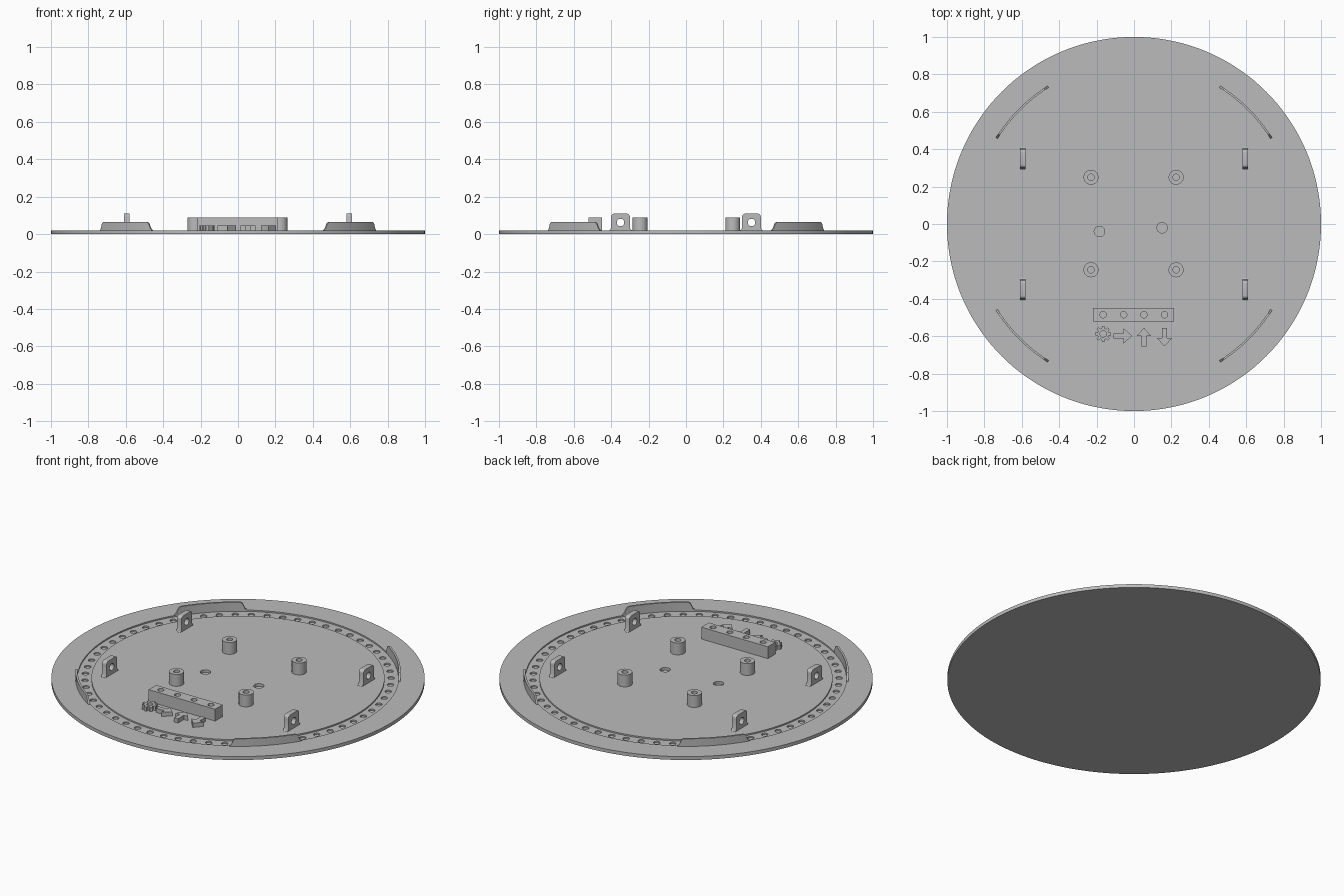
import bpy, bmesh
from math import sin, cos, pi, radians
from mathutils import Matrix, Vector

if "Cube" in bpy.data.objects:
    bpy.data.objects.remove(bpy.data.objects["Cube"], do_unlink=True)

TOP = 0.02      # upper surface of the plate
SINK = 0.015    # raised parts start slightly inside the plate

grey = bpy.data.materials.new("plain grey")
grey.use_nodes = True
grey.diffuse_color = (0.5, 0.5, 0.5, 1)
grey.node_tree.nodes["Principled BSDF"].inputs["Base Color"].default_value = (0.5, 0.5, 0.5, 1)


def finish(name, bm):
    bmesh.ops.recalc_face_normals(bm, faces=bm.faces)
    mesh = bpy.data.meshes.new(name)
    bm.to_mesh(mesh)
    bm.free()
    mesh.materials.append(grey)
    obj = bpy.data.objects.new(name, mesh)
    bpy.context.collection.objects.link(obj)
    return obj


def smooth(obj):
    bpy.ops.object.select_all(action='DESELECT')
    obj.select_set(True)
    bpy.context.view_layer.objects.active = obj
    bpy.ops.object.shade_smooth_by_angle(angle=radians(30))


def lathe(name, profile, steps, centre=(0, 0)):
    """Revolve a closed (radius, z) profile about a vertical axis."""
    bm = bmesh.new()
    verts = [bm.verts.new((r, 0, z)) for r, z in profile]
    edges = [bm.edges.new((verts[i - 1], verts[i])) for i in range(len(verts))]
    bmesh.ops.spin(bm, geom=verts + edges, cent=(0, 0, 0), axis=(0, 0, 1),
                   angle=2 * pi, steps=steps, use_merge=True)
    bmesh.ops.remove_doubles(bm, verts=bm.verts, dist=1e-5)
    bmesh.ops.translate(bm, verts=bm.verts, vec=(*centre, 0))
    return finish(name, bm)


def prism(name, outline, direction):
    """Extrude a flat outline of 3D points."""
    bm = bmesh.new()
    face = bm.faces.new([bm.verts.new(p) for p in outline])
    out = bmesh.ops.extrude_face_region(bm, geom=[face], use_keep_orig=True)
    moved = [g for g in out["geom"] if isinstance(g, bmesh.types.BMVert)]
    bmesh.ops.translate(bm, verts=moved, vec=direction)
    return finish(name, bm)


def drill(obj, holes, axis='Z', sides=24):
    """Cut round holes, each given as (centre, radius, length)."""
    bm = bmesh.new()
    turn = Matrix.Rotation(pi / 2, 4, 'Y') if axis == 'X' else Matrix()
    for centre, radius, length in holes:
        bmesh.ops.create_cone(bm, cap_ends=True, segments=sides, radius1=radius, radius2=radius,
                              depth=length, matrix=Matrix.Translation(centre) @ turn)
    cutter = finish("hole_cutter", bm)
    cutter.hide_render = True
    mod = obj.modifiers.new("holes", 'BOOLEAN')
    mod.operation, mod.solver, mod.object = 'DIFFERENCE', 'EXACT', cutter
    bpy.context.view_layer.objects.active = obj
    bpy.ops.object.modifier_apply(modifier=mod.name)
    bpy.data.objects.remove(cutter, do_unlink=True)


# Round plate with a shallow ring channel, blind holes round it and two near the centre
plate = lathe("base_plate", [(0, 0), (1, 0), (1, TOP), (0.86, TOP), (0.86, 0.012),
                             (0.785, 0.012), (0.785, TOP), (0, TOP)], 144)
holes = [((0.82 * cos(a), 0.82 * sin(a), 0.024), 0.018, 0.04)
         for a in (i * pi / 30 for i in range(60))]
holes += [((-0.185, -0.04, 0.024), 0.028, 0.04), ((0.15, -0.02, 0.024), 0.028, 0.04)]
drill(plate, holes)
smooth(plate)

# Hollow standoffs
for side, x in (("right", -0.23), ("left", 0.225)):
    for end, y in (("front", -0.245), ("back", 0.25)):
        post = lathe(f"standoff_{end}_{side}", [(0.04, SINK), (0.04, 0.09), (0.017, 0.09),
                                                (0.017, SINK)], 32, (x, y))
        smooth(post)

# Upright brackets with rounded tops, flared feet and a cross hole
half = [(0.06, SINK), (0.06, 0.021), (0.054, 0.025), (0.05, 0.034)]
half += [(0.032 + 0.018 * cos(a), 0.092 + 0.018 * sin(a)) for a in (i * pi / 12 for i in range(7))]
shape = half + [(-y, z) for y, z in reversed(half)]
for side, x in (("right", -0.595), ("left", 0.595)):
    for end, y in (("front", -0.35), ("back", 0.35)):
        bracket = prism(f"bracket_{end}_{side}", [(x - 0.015, y + v, z) for v, z in shape], (0.03, 0, 0))
        drill(bracket, [((x, y, 0.062), 0.02, 0.1)], 'X')
        smooth(bracket)

# Curved guide walls on the outer edge of the channel
ends = [(-13, 0.021), (-12.4, 0.03), (-11.8, 0.052), (-11.4, 0.061), (-10.7, 0.065)]
heights = ends + [(a, 0.065) for a in range(-9, 10, 2)] + [(-a, h) for a, h in reversed(ends)]
for name, middle in (("back_left", 45), ("back_right", 135), ("front_right", 225), ("front_left", 315)):
    bm = bmesh.new()
    rings = []
    for a, h in heights:
        c, s = cos(radians(middle + a)), sin(radians(middle + a))
        rings.append([bm.verts.new((r * c, r * s, z)) for r, z in
                      ((0.86, SINK), (0.871, SINK), (0.871, h), (0.86, h))])
    for p, q in zip(rings, rings[1:]):
        for i in range(4):
            bm.faces.new((p[i - 1], p[i], q[i], q[i - 1]))
    bm.faces.new(rings[0])
    bm.faces.new(rings[-1])
    smooth(finish(f"guide_wall_{name}", bm))

# Button bar with four holes
columns = (-0.165, -0.055, 0.053, 0.163)
bar = prism("button_bar", [(-0.22, -0.52, SINK), (0.215, -0.52, SINK), (0.215, -0.45, SINK),
                           (-0.22, -0.45, SINK)], (0, 0, 0.09 - SINK))
drill(bar, [((x, -0.485, 0.08), 0.017, 0.11) for x in columns])
smooth(bar)

# Raised gear symbol
RISE = (0, 0, 0.045 - SINK)
gear_outline = []
for tooth in range(8):
    for offset, r in ((-15, 0.031), (-9, 0.043), (9, 0.043), (15, 0.031)):
        a = radians(tooth * 45 + offset)
        gear_outline.append((columns[0] + r * cos(a), -0.588 + r * sin(a), SINK))
gear = prism("gear_symbol", gear_outline, RISE)
drill(gear, [((columns[0], -0.588, 0.04), 0.017, 0.1)])
smooth(gear)

# Raised arrow symbols, one outline turned three ways
arrow = [(-0.05, -0.013), (0.005, -0.013), (0.005, -0.04), (0.05, 0),
         (0.005, 0.04), (0.005, 0.013), (-0.05, 0.013)]
for name, x, y, turn in (("right", -0.06, -0.598, 0), ("up", 0.053, -0.605, 90), ("down", 0.163, -0.605, -90)):
    rot = Matrix.Rotation(radians(turn), 3, 'Z')
    prism(f"arrow_symbol_{name}", [rot @ Vector((u, v, 0)) + Vector((x, y, SINK)) for u, v in arrow], RISE)
